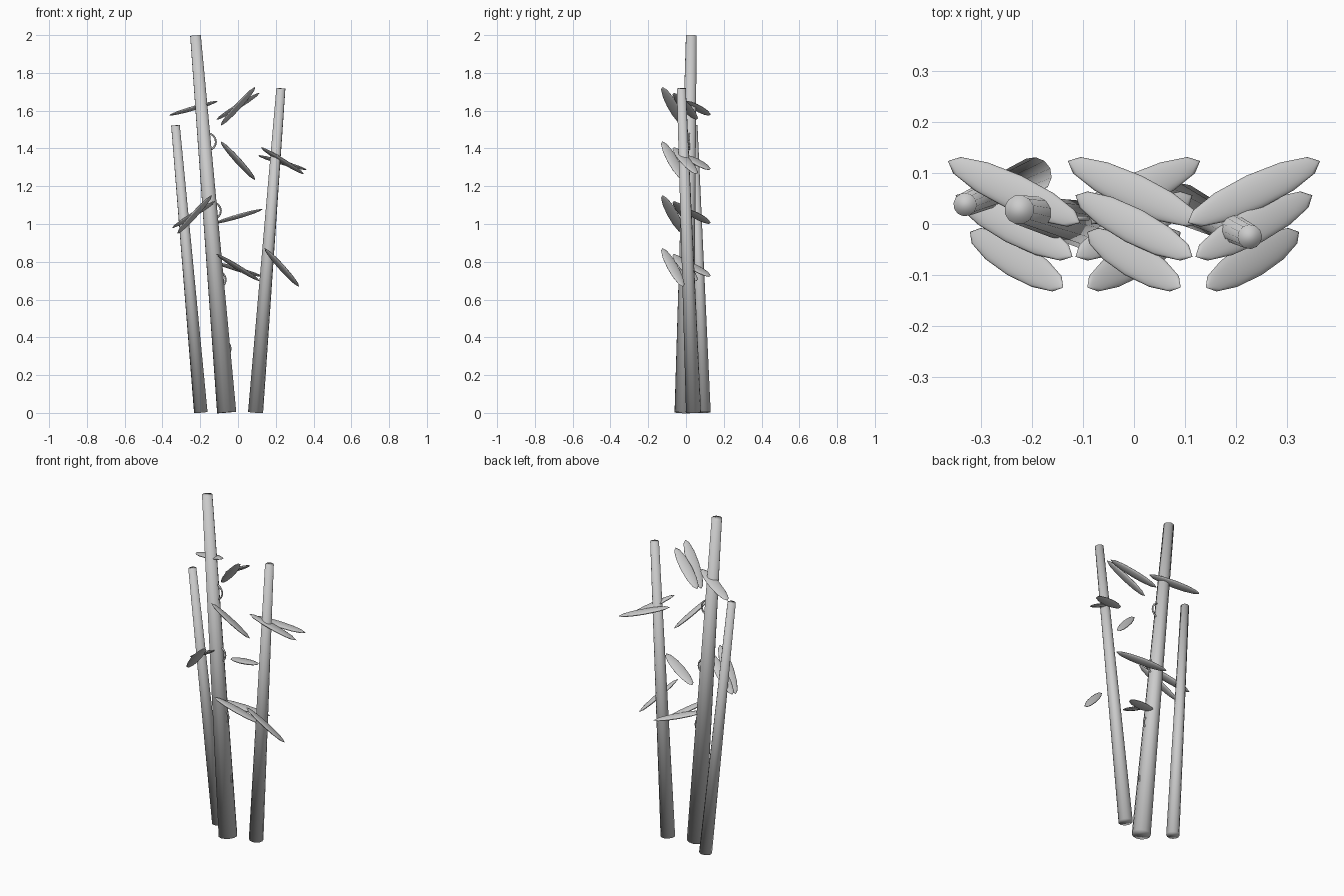
import bpy, math
from mathutils import Vector, Matrix

cube = bpy.data.objects.get("Cube")
if cube:
    bpy.data.objects.remove(cube, do_unlink=True)

grey = bpy.data.materials.new("plain_grey")
grey.use_nodes = True
grey.diffuse_color = (0.6, 0.6, 0.6, 1)
grey.node_tree.nodes["Principled BSDF"].inputs["Base Color"].default_value = (0.6, 0.6, 0.6, 1)


def finish(name):
    obj = bpy.context.object
    obj.name = name
    obj.data.materials.append(grey)
    bpy.ops.object.shade_smooth()
    return obj


# Tapered leaning stalk between two points
def stalk(name, base, top, r_base, r_top):
    base, top = Vector(base), Vector(top)
    axis = top - base
    bpy.ops.mesh.primitive_cone_add(vertices=12, radius1=r_base, radius2=r_top, depth=axis.length)
    obj = finish(name)
    obj.matrix_world = Matrix.Translation((base + top) / 2) @ axis.to_track_quat('Z', 'Y').to_matrix().to_4x4()


# Flattened spindle leaf, its blade level across the width
def leaf(name, centre, side, pitch):
    yaw = math.radians(-25 - (pitch - 15) / 5) * side
    bpy.ops.mesh.primitive_uv_sphere_add(segments=12, ring_count=8, radius=1)
    obj = finish(name)
    obj.matrix_world = (Matrix.Translation(centre) @ Matrix.Rotation(yaw, 4, 'Z')
                        @ Matrix.Rotation(math.radians(-pitch) * side, 4, 'Y')
                        @ Matrix.Diagonal((0.148, 0.035, 0.011, 1)))


stalk("main_stalk", (-0.06, -0.01, 0.002), (-0.225, 0.028, 1.998), 0.052, 0.029)
stalk("left_stalk", (0.093, 0.04, 0.002), (0.227, -0.025, 1.718), 0.04, 0.024)
stalk("right_stalk", (-0.197, 0.095, 0.002), (-0.331, 0.038, 1.522), 0.036, 0.023)

# Thin upright rings at the main stalk's joints
for i in range(4):
    z = 0.34 + 0.365 * i
    bpy.ops.mesh.primitive_torus_add(location=(-0.085 - 0.026 * i, -0.003 + 0.007 * i, z),
                                     rotation=(math.pi / 2, 0, 0), major_radius=0.046,
                                     minor_radius=0.005, major_segments=16, minor_segments=6)
    finish(f"joint_ring_{i + 1}")

# Four tiers of leaves; each has a shallow, a middle and a steep leaf.
# side = 1 rises towards +x, side = -1 rises towards -x
slopes = [(15, 0.063), (29, -0.004), (44, -0.07)]
tiers = [
    (0.77, [(0, -1), (0, -1), (0.232, -1)]),
    (1.05, [(0, 1), (-0.235, 1), (-0.23, 1)]),
    (1.335, [(0.235, -1), (0.235, -1), (0, -1)]),
    (1.623, [(-0.235, 1), (0, 1), (0, 1)]),
]
for t, (z, leaves) in enumerate(tiers):
    for (pitch, y), (x, side) in zip(slopes, leaves):
        leaf(f"leaf_tier_{t + 1}_pitch_{pitch}", (x, y, z - 0.01 * (pitch < 20)), side, pitch)
